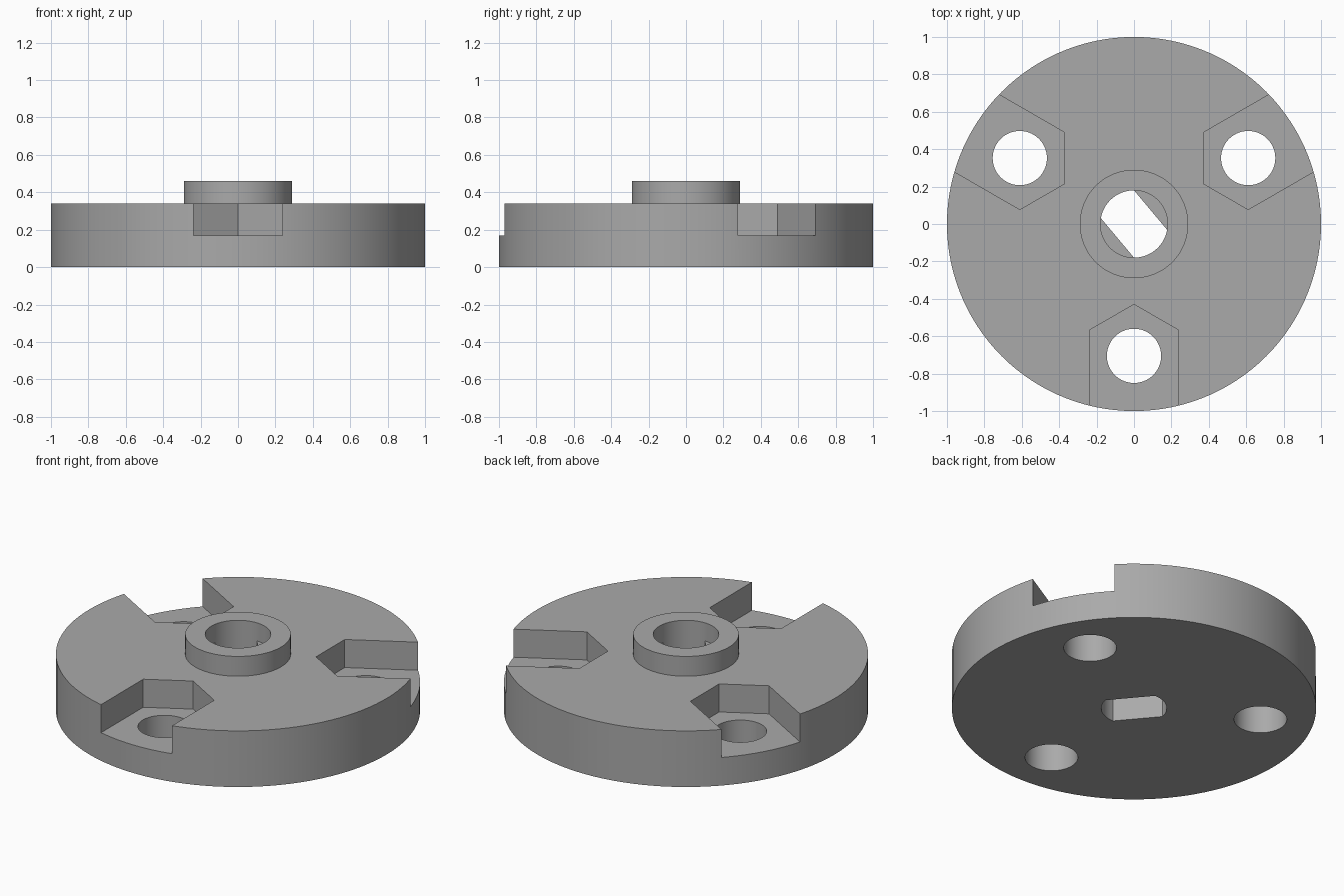
import bpy
import bmesh
from math import cos, sin, radians

cube = bpy.data.objects.get("Cube")
if cube:
    bpy.data.objects.remove(cube, do_unlink=True)

GREY = (0.40, 0.40, 0.40, 1)
grey = bpy.data.materials.new("plain grey")
grey.use_nodes = True
grey.diffuse_color = GREY
grey.node_tree.nodes["Principled BSDF"].inputs["Base Color"].default_value = GREY

DISC_TOP, HUB_TOP, POCKET_FLOOR = 0.34, 0.46, 0.17
BORE, NUT, BOLT_CIRCLE = 0.18, 0.275, 0.705


def arc(radius, start=0, end=360, step=5):
    return [(radius * cos(radians(a)), radius * sin(radians(a)))
            for a in range(start, end, step)]


def prism(name, outline, z0, z1):
    """Extrude a counter-clockwise outline from z0 to z1."""
    bm = bmesh.new()
    base = bm.faces.new([bm.verts.new((x, y, z0)) for x, y in outline])
    top = bmesh.ops.extrude_face_region(bm, geom=[base])["geom"]
    bmesh.ops.translate(bm, vec=(0, 0, z1 - z0),
                        verts=[v for v in top if isinstance(v, bmesh.types.BMVert)])
    bmesh.ops.recalc_face_normals(bm, faces=bm.faces)
    mesh = bpy.data.meshes.new(name)
    bm.to_mesh(mesh)
    bm.free()
    mesh.materials.append(grey)
    obj = bpy.data.objects.new(name, mesh)
    bpy.context.collection.objects.link(obj)
    return obj


def combine(body, tool, operation):
    """Apply a boolean and discard the tool."""
    bpy.context.view_layer.objects.active = body
    mod = body.modifiers.new(operation, "BOOLEAN")
    mod.operation, mod.object, mod.solver = operation, tool, "EXACT"
    bpy.ops.object.modifier_apply(modifier=mod.name)
    bpy.data.objects.remove(tool, do_unlink=True)


def placed(outline, angle):
    """Move an outline pointing along +x out to the bolt circle at an angle."""
    c, s = cos(radians(angle)), sin(radians(angle))
    return [((x + BOLT_CIRCLE) * c - y * s, (x + BOLT_CIRCLE) * s + y * c)
            for x, y in outline]


# Disc with raised hub
body = prism("hub_disc", arc(1, step=3), 0, DISC_TOP)
combine(body, prism("hub", arc(0.29), 0.1, HUB_TOP), "UNION")

# Nut pockets open at the rim, each with a bolt hole
half = NUT * sin(radians(60))
pocket = [(-NUT, 0), (-NUT / 2, -half), (0.6, -half), (0.6, half), (-NUT / 2, half)]
for angle in (30, 150, 270):
    combine(body, prism("pocket_cutter", placed(pocket, angle), POCKET_FLOOR, 0.6),
            "DIFFERENCE")
    combine(body, prism("bolt_cutter", placed(arc(0.145), angle), -0.1, 0.6),
            "DIFFERENCE")

# Shaft bore: two flats low down, round within the hub
flats = arc(BORE, 90, 175) + arc(BORE, 270, 355)
combine(body, prism("flat_bore_cutter", flats, -0.1, 0.4), "DIFFERENCE")
combine(body, prism("round_bore_cutter", arc(BORE), 0.35, 0.6), "DIFFERENCE")

bpy.ops.object.select_all(action="DESELECT")
body.select_set(True)
bpy.context.view_layer.objects.active = body
bpy.ops.object.shade_smooth_by_angle(angle=radians(25))
